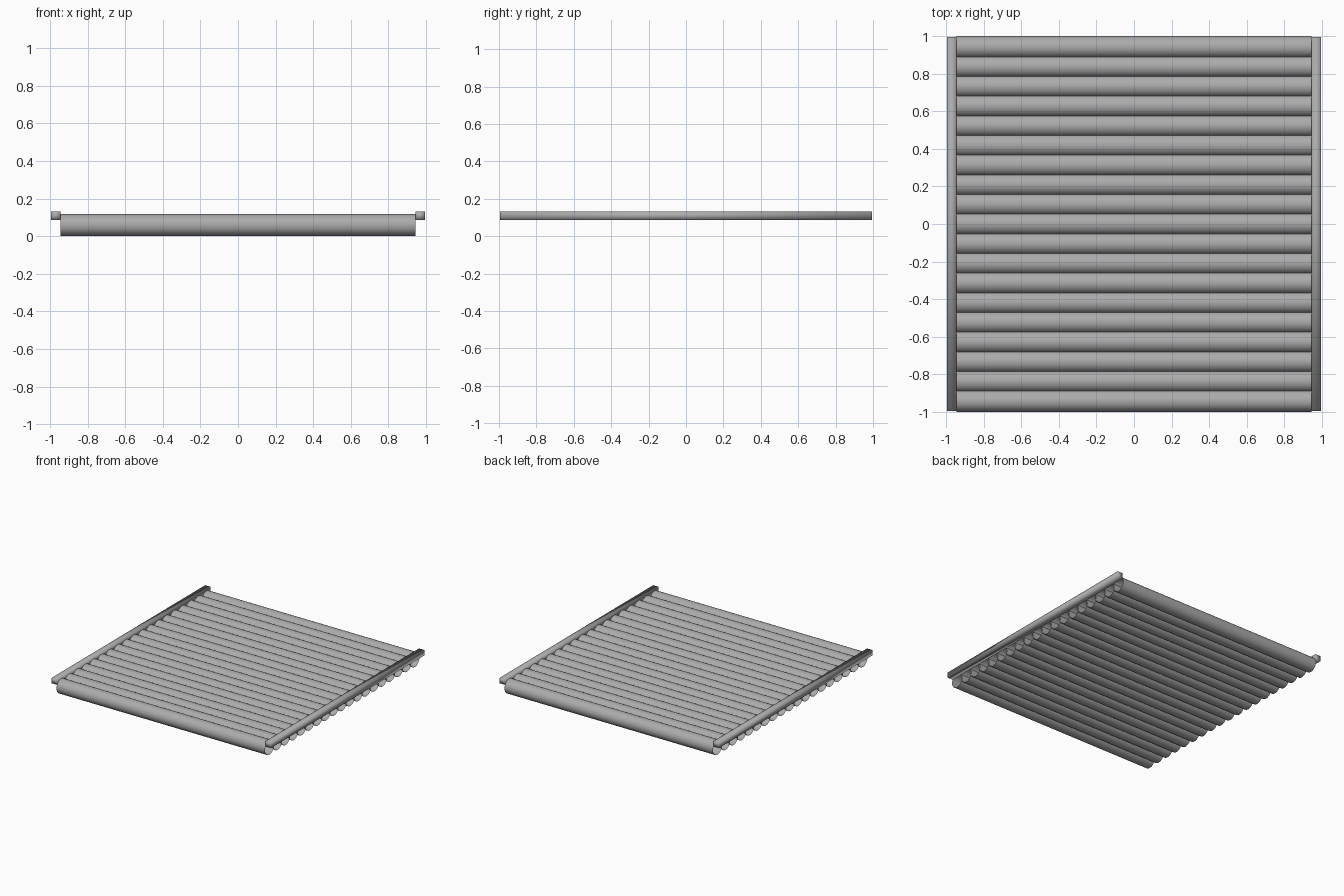
import bpy

if "Cube" in bpy.data.objects:
    bpy.data.objects.remove(bpy.data.objects["Cube"])

COUNT = 19
RADIUS = 0.0588
HALF_LEN = 0.945
PITCH = (2 - 2 * RADIUS) / (COUNT - 1)

# Mid-dark grey metal
metal = bpy.data.materials.new("grey_metal")
metal.diffuse_color = (0.41, 0.41, 0.41, 1)
metal.use_nodes = True
metal.node_tree.nodes["Principled BSDF"].inputs["Base Color"].default_value = metal.diffuse_color

# Row of open-ended tubes running left to right
for i in range(COUNT):
    y = -1 + RADIUS + i * PITCH
    bpy.ops.mesh.primitive_cylinder_add(
        vertices=32, radius=RADIUS, depth=2 * HALF_LEN, end_fill_type='NOTHING',
        location=(0, y, RADIUS), rotation=(0, 1.5707963, 0))
    tube = bpy.context.object
    tube.name = f"roller_tube_{i + 1:02d}"
    tube.data.materials.append(metal)
    bpy.ops.object.shade_smooth_by_angle()

# Square side rails along the tube ends, softly shaded
for side, name in ((-1, "left_rail"), (1, "right_rail")):
    bpy.ops.mesh.primitive_cube_add(size=1, location=(side * 0.969, 0, 0.109))
    rail = bpy.context.object
    rail.name = name
    rail.scale = (0.049, 1.988, 0.044)
    bpy.ops.object.transform_apply(location=False, rotation=False, scale=True)
    rail.data.materials.append(metal)
    bpy.ops.object.shade_smooth()
